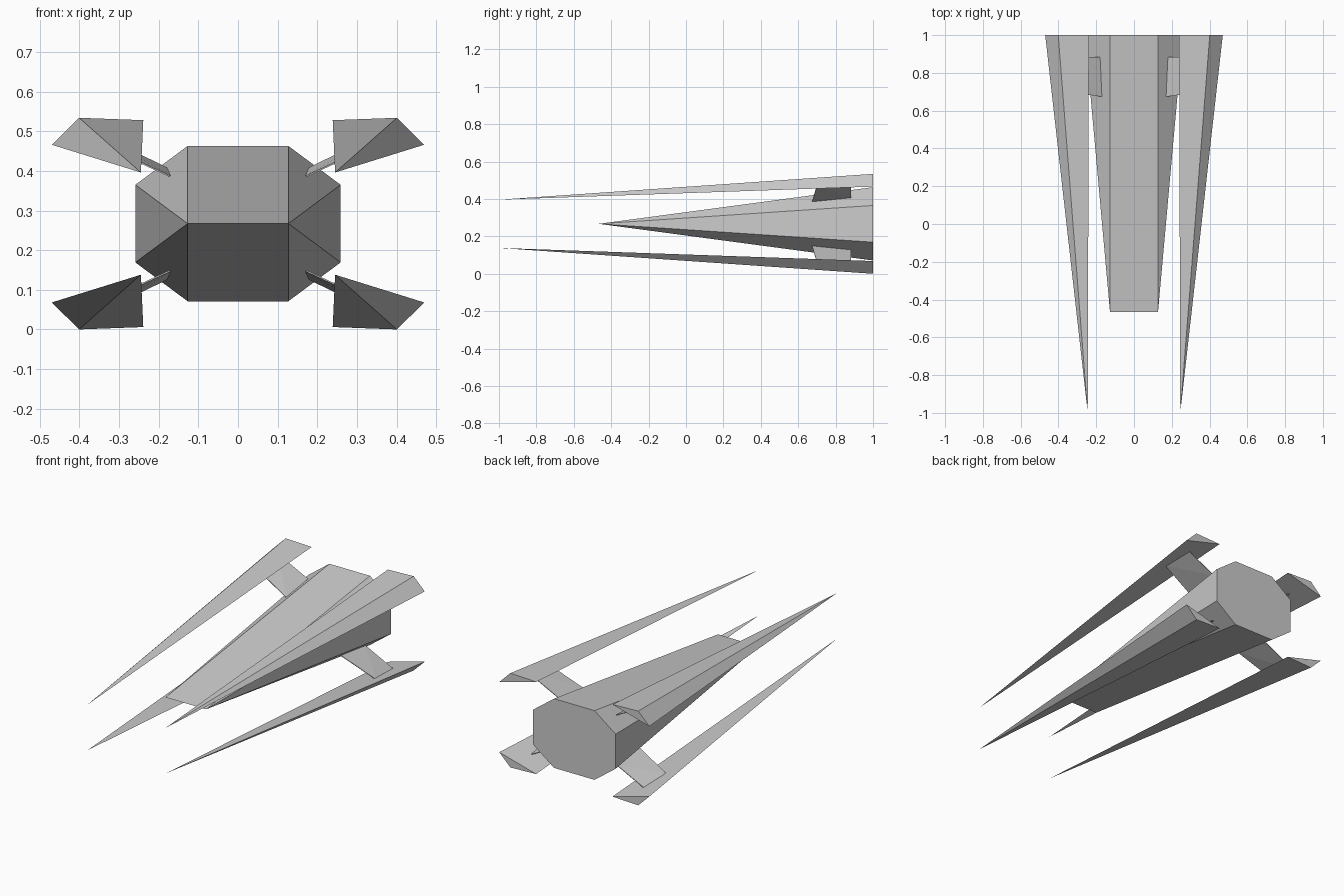
import bpy, bmesh

if "Cube" in bpy.data.objects:
    bpy.data.objects.remove(bpy.data.objects["Cube"])

MID_Z = 0.267  # height of the horizontal symmetry plane


def hull_part(name, points):
    """Flat-faced convex solid whose coordinates are relative to MID_Z."""
    bm = bmesh.new()
    verts = [bm.verts.new(p) for p in points]
    bmesh.ops.convex_hull(bm, input=verts)
    bmesh.ops.dissolve_limit(bm, angle_limit=0.002, verts=bm.verts, edges=bm.edges)
    bmesh.ops.recalc_face_normals(bm, faces=bm.faces)
    mesh = bpy.data.meshes.new(name)
    bm.to_mesh(mesh)
    bm.free()
    obj = bpy.data.objects.new(name, mesh)
    obj.location.z = MID_Z
    bpy.context.collection.objects.link(obj)
    return obj


def mirror_four(obj):
    mod = obj.modifiers.new("four_way", 'MIRROR')
    mod.use_axis = (True, False, True)
    mod.use_mirror_merge = False


# Main hull: octagonal stern tapering to a horizontal front edge
stern = [(sx * x, 1.0, sz * z) for sx in (-1, 1) for sz in (-1, 1)
         for x, z in ((0.127, 0.196), (0.259, 0.098))]
hull_part("main_hull", stern + [(-0.127, -0.467, 0), (0.127, -0.467, 0)])

# Side spikes: long needles with a triangular stern
spikes = hull_part("spikes", [(0.245, -1.0, 0.129), (0.239, 1.0, 0.261),
                              (0.401, 1.0, 0.267), (0.470, 1.0, 0.199)])
mirror_four(spikes)

# Struts: thin tilted plates joining hull and spikes
T = 0.004
plate = [(0.165, 0.673, 0.116), (0.375, 0.703, 0.214),
         (0.375, 0.883, 0.236), (0.180, 0.883, 0.140)]
struts = hull_part("struts", [(x, y, z + s * T / 2) for x, y, z in plate for s in (-1, 1)])
mirror_four(struts)
